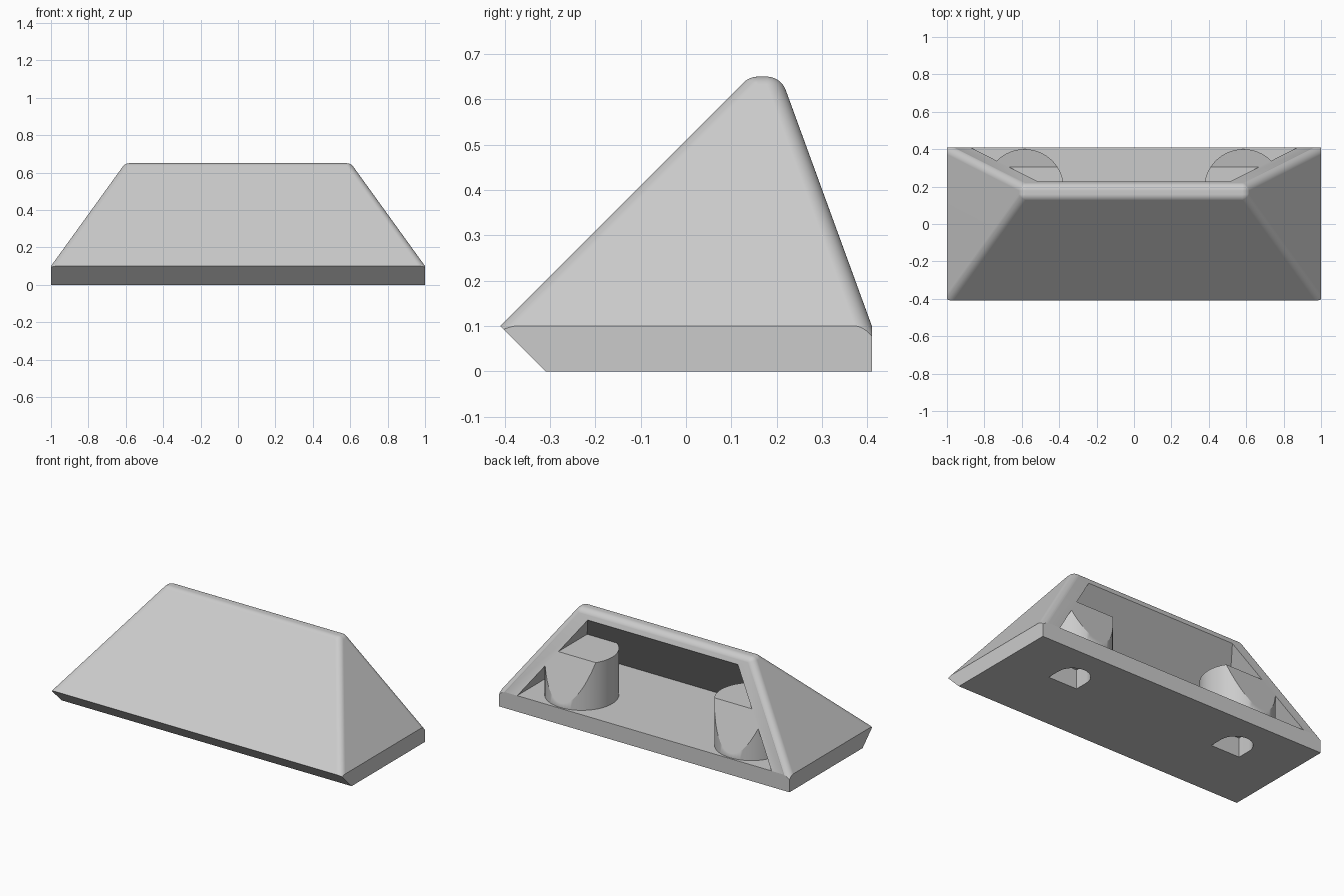
import bpy, bmesh, math
from mathutils import Matrix, Vector

if "Cube" in bpy.data.objects:
    bpy.data.objects.remove(bpy.data.objects["Cube"])

R = 0.045          # rounding of the hips and ridge
TOP = 0.65
BASE = 0.10
BACK = 0.365       # back lean, y per z
SIDE = 0.722       # side lean, x per z

grey = bpy.data.materials.new("light_grey")
grey.diffuse_color = (0.6, 0.6, 0.6, 1)
grey.use_nodes = True
grey.node_tree.nodes["Principled BSDF"].inputs["Base Color"].default_value = grey.diffuse_color


def finish(name, bm):
    bmesh.ops.recalc_face_normals(bm, faces=bm.faces)
    me = bpy.data.meshes.new(name)
    bm.to_mesh(me)
    bm.free()
    ob = bpy.data.objects.new(name, me)
    bpy.context.collection.objects.link(ob)
    return ob


def hull(name, points):
    bm = bmesh.new()
    for p in points:
        bm.verts.new(p)
    res = bmesh.ops.convex_hull(bm, input=bm.verts)
    junk = [v for v in bm.verts if not v.link_faces]
    bmesh.ops.delete(bm, geom=junk, context='VERTS')
    bmesh.ops.dissolve_limit(bm, angle_limit=0.002, verts=bm.verts, edges=bm.edges)
    return finish(name, bm)


def boolean(ob, cutter, op):
    """Apply a boolean and discard the cutter."""
    m = ob.modifiers.new("cut", 'BOOLEAN')
    m.operation, m.object, m.solver = op, cutter, 'EXACT'
    dg = bpy.context.evaluated_depsgraph_get()
    me = bpy.data.meshes.new_from_object(ob.evaluated_get(dg))
    ob.modifiers.clear()
    ob.data = me
    bpy.data.objects.remove(cutter, do_unlink=True)


def cylinder(name, x, y, r, z0, z1, n=64):
    bm = bmesh.new()
    bmesh.ops.create_cone(bm, cap_ends=True, segments=n, radius1=r, radius2=r,
                          depth=z1 - z0,
                          matrix=Matrix.Translation((x, y, (z0 + z1) / 2)))
    return finish(name, bm)


# Rounded hipped wedge: hull of balls at the corners of the inset wedge
ball = bmesh.new()
bmesh.ops.create_uvsphere(ball, u_segments=48, v_segments=24, radius=R)
ball_pts = [v.co.copy() for v in ball.verts]
ball.free()


def inset_corners(z):
    t = z - BASE
    x = 1 - SIDE * t - R * math.hypot(1, SIDE)
    front = z - 0.51 + R * math.sqrt(2)
    back = 0.41 - BACK * t - R * math.hypot(1, BACK)
    return [Vector((s * x, y, z)) for s in (-1, 1) for y in (front, back)]


corners = inset_corners(TOP - R) + inset_corners(-0.25)
wedge = hull("wedge_housing", [c + p for c in corners for p in ball_pts])

# Base outline with the undercut front edge
profile = [(-0.31, 0), (0.41, 0), (0.41, 1), (-0.41, 1), (-0.41, BASE)]
outline = hull("outline", [(s, y, z) for s in (-1, 1) for y, z in profile])
boolean(wedge, outline, 'INTERSECT')

# Cavity open to the back, leaving the posts standing
cx0, cx1 = 0.876, 0.876 - SIDE * 0.6
cavity = hull("cavity", [(s * x, y, z) for s in (-1, 1) for x, y, z in
              ((cx0, -0.269, BASE), (cx0, 0.6, BASE), (cx1, 0.331, 0.7), (cx1, 0.6, 0.7))])
for s in (-1, 1):
    boolean(cavity, cylinder("post", s * 0.585, 0.19, 0.21, 0.0, 0.39), 'DIFFERENCE')
boolean(wedge, cavity, 'DIFFERENCE')

# Sockets in the underside of the posts: square towards the front, round behind
for s in (-1, 1):
    pts = []
    for z in (-0.1, 0.12):
        pts += [(s * 0.585 + q * 0.1, 0.085, z) for q in (-1, 1)]
        pts += [(s * 0.585 + 0.1 * math.cos(a), 0.17 + 0.1 * math.sin(a), z)
                for a in [math.pi * i / 16 for i in range(17)]]
    boolean(wedge, hull("socket", pts), 'DIFFERENCE')

# Colour and shading
wedge.data.materials.clear()
wedge.data.materials.append(grey)
for p in wedge.data.polygons:
    p.material_index = 0
bpy.context.view_layer.objects.active = wedge
wedge.select_set(True)
bpy.ops.object.shade_smooth_by_angle(angle=math.radians(25))
wn = wedge.modifiers.new("even_shading", 'WEIGHTED_NORMAL')
wn.keep_sharp = True
